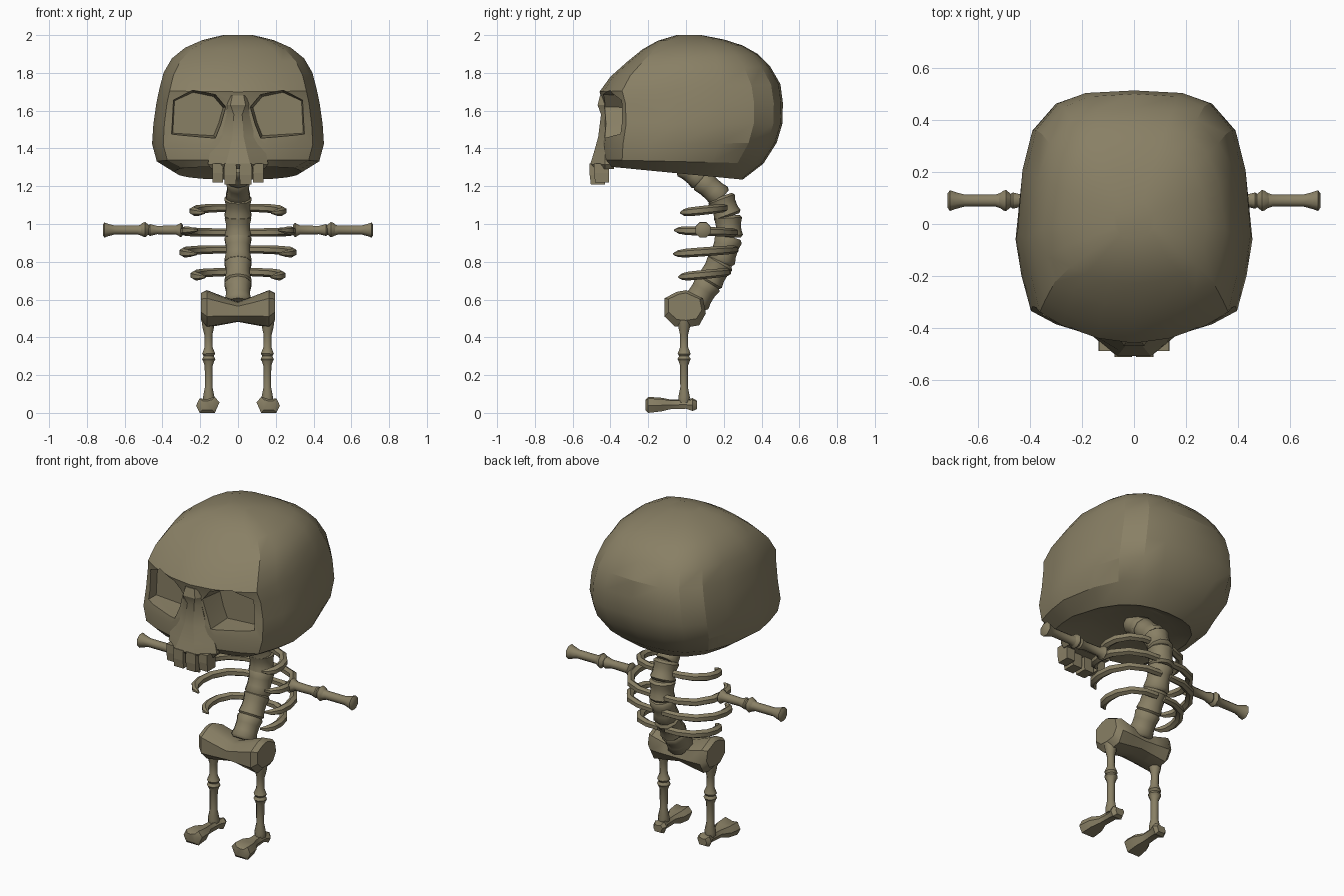
import bpy, bmesh, math
from mathutils import Vector

if "Cube" in bpy.data.objects:
    bpy.data.objects.remove(bpy.data.objects["Cube"])

mat = bpy.data.materials.new("old_bone")
mat.diffuse_color = (0.25, 0.215, 0.13, 1)
mat.use_nodes = True
mat.node_tree.nodes["Principled BSDF"].inputs["Base Color"].default_value = mat.diffuse_color


def loft(name, rings, mirror=False):
    """Skin a list of equal-length point rings and cap both ends."""
    bm = bmesh.new()
    vs = [[bm.verts.new(p) for p in r] for r in rings]
    n = len(rings[0])
    for a, b in zip(vs, vs[1:]):
        for i in range(n):
            j = (i + 1) % n
            bm.faces.new((a[i], a[j], b[j], b[i]))
    bm.faces.new(vs[0])
    bm.faces.new(vs[-1])
    bmesh.ops.recalc_face_normals(bm, faces=bm.faces)
    me = bpy.data.meshes.new(name)
    bm.to_mesh(me)
    bm.free()
    ob = bpy.data.objects.new(name, me)
    bpy.context.collection.objects.link(ob)
    me.materials.append(mat)
    if mirror:
        ob.modifiers.new("mirror", 'MIRROR')
    return ob


def smooth(ob, angle=28):
    bpy.ops.object.select_all(action='DESELECT')
    ob.select_set(True)
    bpy.context.view_layer.objects.active = ob
    bpy.ops.object.shade_smooth_by_angle(angle=math.radians(angle))


def tube(name, path, radii, sides=8, mirror=False):
    """Polygonal tube along a path with a radius at every point."""
    pts = [Vector(p) for p in path]
    rings = []
    for i, p in enumerate(pts):
        d = (pts[min(i + 1, len(pts) - 1)] - pts[max(i - 1, 0)]).normalized()
        ref = Vector((0, 0, 1)) if abs(d.z) < 0.9 else Vector((0, 1, 0))
        u = d.cross(ref).normalized()
        v = u.cross(d)
        angles = [2 * math.pi * (k + 0.5) / sides for k in range(sides)]
        rings.append([p + radii[i] * (u * math.cos(a) + v * math.sin(a)) for a in angles])
    ob = loft(name, rings, mirror)
    smooth(ob, 48)
    return ob


def bone(name, a, b, profile, sides=8, mirror=False):
    """Straight bone from a to b; profile is (position 0-1, radius)."""
    a, b = Vector(a), Vector(b)
    return tube(name, [a.lerp(b, t) for t, r in profile], [r for t, r in profile], sides, mirror)


# Skull: boxy plan outline and a rounder one, blended and scaled level by level
boxy = [(0, 0), (.33, .02), (.66, .07), (.87, .125), (.95, .27), (1, .42),
        (.96, .68), (.88, .84), (.68, .95), (.44, .99), (0, 1)]
rounded = boxy[:6] + [(.89, .68), (.70, .84), (.46, .94), (.22, .985), (0, 1)]


def skull_ring(w, f, b, zf, zb, k):
    half = [(p[0] + k * (q[0] - p[0]), p[1] + k * (q[1] - p[1])) for p, q in zip(boxy, rounded)]
    full = half + [(-x, t) for x, t in half[-2:0:-1]]
    return [(x * w, f + t * (b - f), zf + t * (zb - zf)) for x, t in full]


# half width, front y, back y, front z, back z, roundness of the back
levels = [(.20, -.25, .20, 1.34, 1.29, 1), (.34, -.42, .30, 1.305, 1.235, .7),
          (.43, -.445, .41, 1.34, 1.32, .5), (.455, -.45, .48, 1.42, 1.43, .2),
          (.448, -.435, .51, 1.53, 1.53, .05), (.432, -.44, .513, 1.64, 1.64, .05),
          (.416, -.458, .50, 1.70, 1.74, .15), (.393, -.40, .445, 1.78, 1.835, .3),
          (.35, -.31, .38, 1.86, 1.90, .4), (.28, -.23, .30, 1.925, 1.945, .4),
          (.19, -.15, .20, 1.97, 1.977, .4), (.08, -.05, .08, 2.0, 2.0, .4)]
skull = loft("skull", [skull_ring(*lv) for lv in levels])

# Eye sockets cut into the face
eye = [(.065, 1.62), (.12, 1.685), (.24, 1.71), (.35, 1.66), (.36, 1.47), (.12, 1.455), (.09, 1.53)]
cut = loft("socket_cutter", [[(.21 + (x - .21) * s, y, 1.58 + (z - 1.58) * s) for x, z in eye]
                             for y, s in ((-.7, 1.0), (-.42, 1.0), (-.285, .9))], True)
cut.hide_render = True
mod = skull.modifiers.new("sockets", 'BOOLEAN')
mod.operation = 'DIFFERENCE'
mod.solver = 'EXACT'
mod.object = cut
bpy.context.view_layer.objects.active = skull
bpy.ops.object.modifier_apply(modifier=mod.name)
bpy.data.objects.remove(cut)
smooth(skull, 22)

# Nose ridge widening into the upper jaw: z, front half width, back half width, front y
nose = [(1.29, .06, .14, -.485), (1.315, .065, .16, -.508), (1.37, .05, .15, -.49),
        (1.46, .03, .09, -.465), (1.58, .022, .06, -.45), (1.63, .04, .06, -.468), (1.68, .03, .05, -.455)]
smooth(loft("nose_and_jaw", [[(-b, -.38, z), (-b, -.43, z), (-f, y, z), (f, y, z),
                              (b, -.43, z), (b, -.38, z)] for z, f, b, y in nose]))

# Teeth
for name, x, hw, y, z in (("inner_tooth", .041, .033, -.51, 1.21), ("outer_tooth", .107, .029, -.487, 1.22)):
    loft(name, [[(x - hw * s, y + c, h), (x + hw * s, y + c, h),
                 (x + hw * s, y + .08, h), (x - hw * s, y + .08, h)]
                for h, s, c in ((z, .92, .006), (z + .05, 1, 0), (1.32, .95, 0))], True)

# Spine: flared vertebrae along a curved path (y, z)
spine = [(-.01, 1.31), (.08, 1.235), (.185, 1.14), (.222, 1.04), (.228, .93),
         (.185, .80), (.12, .69), (.05, .58)]
for i, (p, q) in enumerate(zip(spine, spine[1:])):
    k = .92 if i < 2 else 1.03
    bone(f"vertebra_{i + 1}", (0, *p), (0, *q),
         [(-.04, .06 * k), (.08, .072 * k), (.35, .065 * k), (.65, .065 * k), (.92, .072 * k), (1.04, .06 * k)], 10)

# Ribs: half width, back y, front y, back z, front z
for i, (w, b, f, zb, zf) in enumerate([(.235, .205, -.02, 1.085, 1.06), (.285, .26, -.05, .955, .967),
                                       (.29, .26, -.055, .865, .842), (.23, .22, -.03, .745, .72)]):
    shape = [(.1, 1), (.45, .98), (.75, .86), (.95, .6), (1, .36), (.97, .16), (.88, .04), (.75, -.03)]
    tube(f"rib_{i + 1}", [(x * w, f + t * (b - f), zf + t * (zb - zf)) for x, t in shape],
         [.02, .022, .023, .024, .024, .023, .018, .006], 6, True)

# Arms
bone("upper_arm", (.29, .09, .968), (.475, .09, .968),
     [(0, .026), (.06, .042), (.2, .026), (.75, .024), (.95, .034), (1, .026)], 8, True)
bone("elbow", (.47, .09, .97), (.525, .09, .97), [(0, .025), (.4, .044), (.6, .04), (1, .022)], 8, True)
bone("forearm", (.50, .09, .968), (.716, .09, .968),
     [(0, .036), (.15, .025), (.7, .025), (.86, .035), (.96, .043), (1, .03)], 8, True)

# Pelvis: side section lofted across, with a dip in the middle
section = [(-.115, .78), (-.05, .95), (.0, 1), (.09, .78), (.105, .38), (.07, .06), (0, 0), (-.06, .03), (-.115, .3)]
hips = [(.195, .8, .49, .635), (.165, 1, .452, .65), (.08, .97, .467, .617), (0, .93, .482, .588)]
hips = [(-x, *r) for x, *r in hips] + hips[-2::-1]
smooth(loft("pelvis", [[(x, y * s, lo + h * (hi - lo)) for y, h in section] for x, s, lo, hi in hips]), 35)

# Legs
bone("thigh", (.158, -.01, .49), (.155, -.01, .30),
     [(0, .038), (.2, .033), (.4, .023), (.75, .023), (.93, .037), (1, .028)], 8, True)
bone("knee", (.155, -.01, .305), (.155, -.01, .26), [(0, .026), (.45, .038), (1, .024)], 8, True)
bone("shin", (.155, -.01, .285), (.155, -.01, .055),
     [(0, .036), (.15, .023), (.65, .022), (.88, .033), (1, .03)], 8, True)

# Feet: y, half width, bottom z, top z
foot = [(-.215, .04, .015, .07), (-.2, .062, .0, .085), (-.13, .058, .008, .08), (-.08, .03, .02, .07),
        (0, .03, .022, .07), (.035, .045, .01, .078), (.057, .03, .02, .065)]
smooth(loft("foot", [[(.150 - y * .05 + sx * hw, y, lo + h * (hi - lo))
                      for sx, h in ((-1, .65), (-.6, 1), (.1, .85), (.7, .9), (1, .45), (.7, 0), (-.6, 0))]
                     for y, hw, lo, hi in foot], True), 40)
